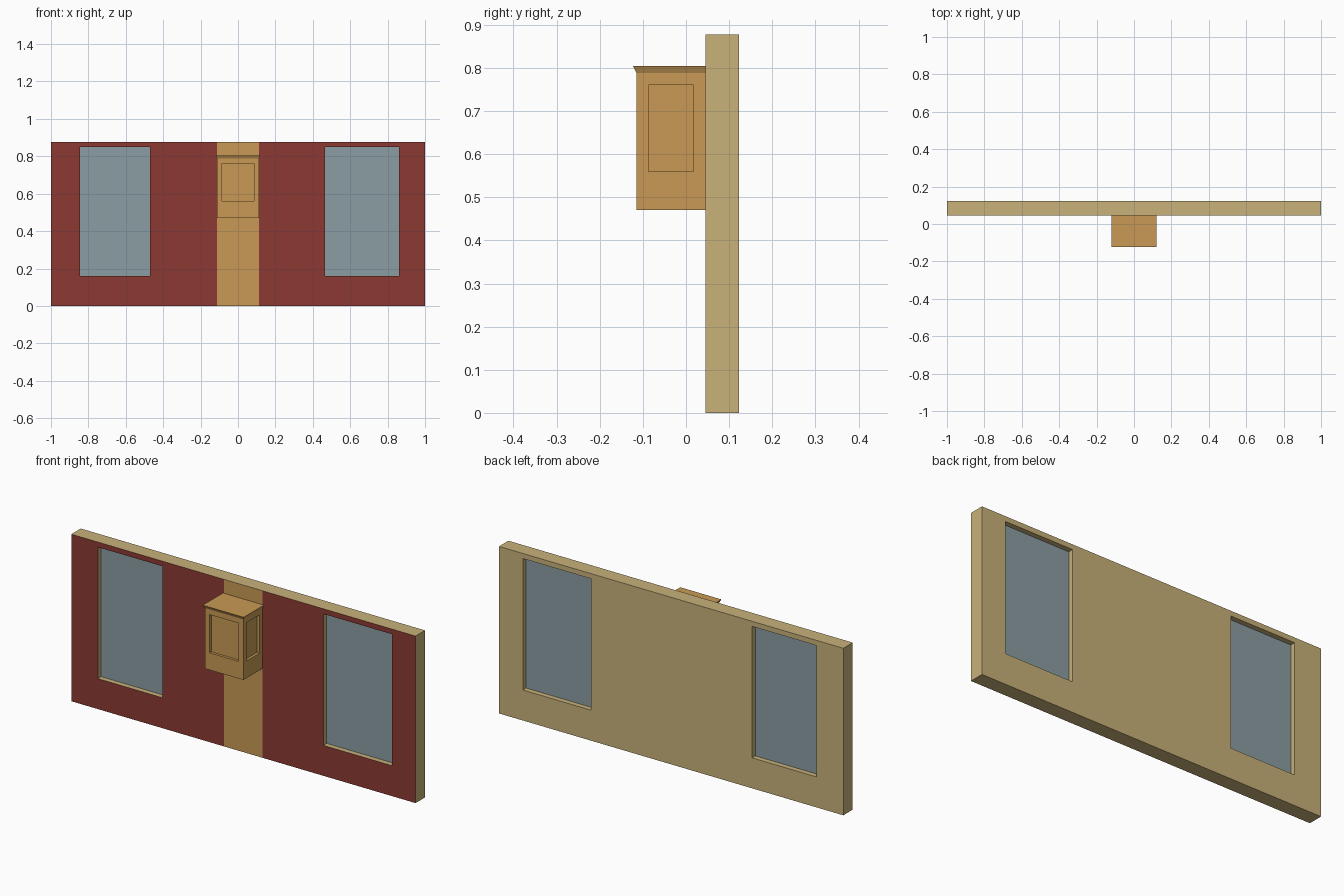
import bpy, bmesh
from mathutils import Vector

if "Cube" in bpy.data.objects:
    bpy.data.objects.remove(bpy.data.objects["Cube"])


def material(name, rgb):
    m = bpy.data.materials.new(name)
    m.diffuse_color = (*rgb, 1)
    m.use_nodes = True
    m.node_tree.nodes["Principled BSDF"].inputs["Base Color"].default_value = m.diffuse_color
    return m


BEIGE = material("beige_plaster", (0.578, 0.445, 0.195))
RED = material("dark_red_paint", (0.262, 0.042, 0.034))
WOOD = material("warm_wood", (0.578, 0.323, 0.091))
GLASS = material("grey_blue_glass", (0.258, 0.337, 0.371))

FRONT, BACK, HEIGHT = 0.045, 0.123, 0.877
SILL, HEAD = 0.16, 0.85
STRIP = 0.112
WINDOWS = {"left": (-0.845, -0.47), "right": (0.465, 0.862)}


def finish(bm, name, mats):
    bmesh.ops.recalc_face_normals(bm, faces=bm.faces)
    me = bpy.data.meshes.new(name)
    bm.to_mesh(me)
    bm.free()
    for m in mats:
        me.materials.append(m)
    ob = bpy.data.objects.new(name, me)
    bpy.context.collection.objects.link(ob)
    return ob


def box(bm, x, y, z):
    for v in bmesh.ops.create_cube(bm, size=1)["verts"]:
        v.co = Vector([a + (b - a) * (c + 0.5)
                       for (a, b), c in zip((x, y, z), v.co)])


# Wall: grid of cells with the window cells left out, extruded to thickness
bm = bmesh.new()
xs = [-1, *WINDOWS["left"], -STRIP, STRIP, *WINDOWS["right"], 1]
zs = [0, SILL, HEAD, HEIGHT]
grid = [[bm.verts.new((x, BACK, z)) for z in zs] for x in xs]
for i in range(len(xs) - 1):
    for k in range(len(zs) - 1):
        if not (k == 1 and (xs[i], xs[i + 1]) in WINDOWS.values()):
            bm.faces.new((grid[i][k], grid[i + 1][k],
                          grid[i + 1][k + 1], grid[i][k + 1]))
ext = bmesh.ops.extrude_face_region(bm, geom=bm.faces[:])["geom"]
for v in ext:
    if isinstance(v, bmesh.types.BMVert):
        v.co.y = FRONT
wall = finish(bm, "wall", [BEIGE, RED, WOOD])
# Front is painted red with a wooden strip in the middle
for p in wall.data.polygons:
    if p.normal.y < -0.5:
        p.material_index = 2 if abs(p.center.x) < STRIP else 1

# Window panes, set back from both wall faces
for side, span in WINDOWS.items():
    bm = bmesh.new()
    box(bm, span, (0.072, 0.096), (SILL, HEAD))
    finish(bm, side + "_window_pane", [GLASS])

# Wall cabinet: recessed panels on front and sides, flared cap
bm = bmesh.new()
BOTTOM, TOP = 0.47, 0.788
box(bm, (-STRIP, STRIP), (-0.115, FRONT), (BOTTOM, TOP))
bm.normal_update()
panels = [f for f in bm.faces if abs(f.normal.x) > 0.5 or f.normal.y < -0.5]
top = next(f for f in bm.faces if f.normal.z > 0.5)
bmesh.ops.inset_individual(bm, faces=panels, thickness=0.039)
for f in panels:
    for v in f.verts:
        if v.co.z < 0.6:
            v.co.z = 0.56
cap = bmesh.ops.extrude_discrete_faces(bm, faces=[top])["faces"][0]
for v in cap.verts:
    v.co.z = 0.804
    v.co.x *= 0.119 / STRIP
    if v.co.y < 0:
        v.co.y = -0.123
for f in panels:
    n = f.normal.copy()
    inner = bmesh.ops.extrude_discrete_faces(bm, faces=[f])["faces"][0]
    bmesh.ops.translate(bm, verts=inner.verts[:], vec=n * -0.014)
finish(bm, "cabinet", [WOOD])
